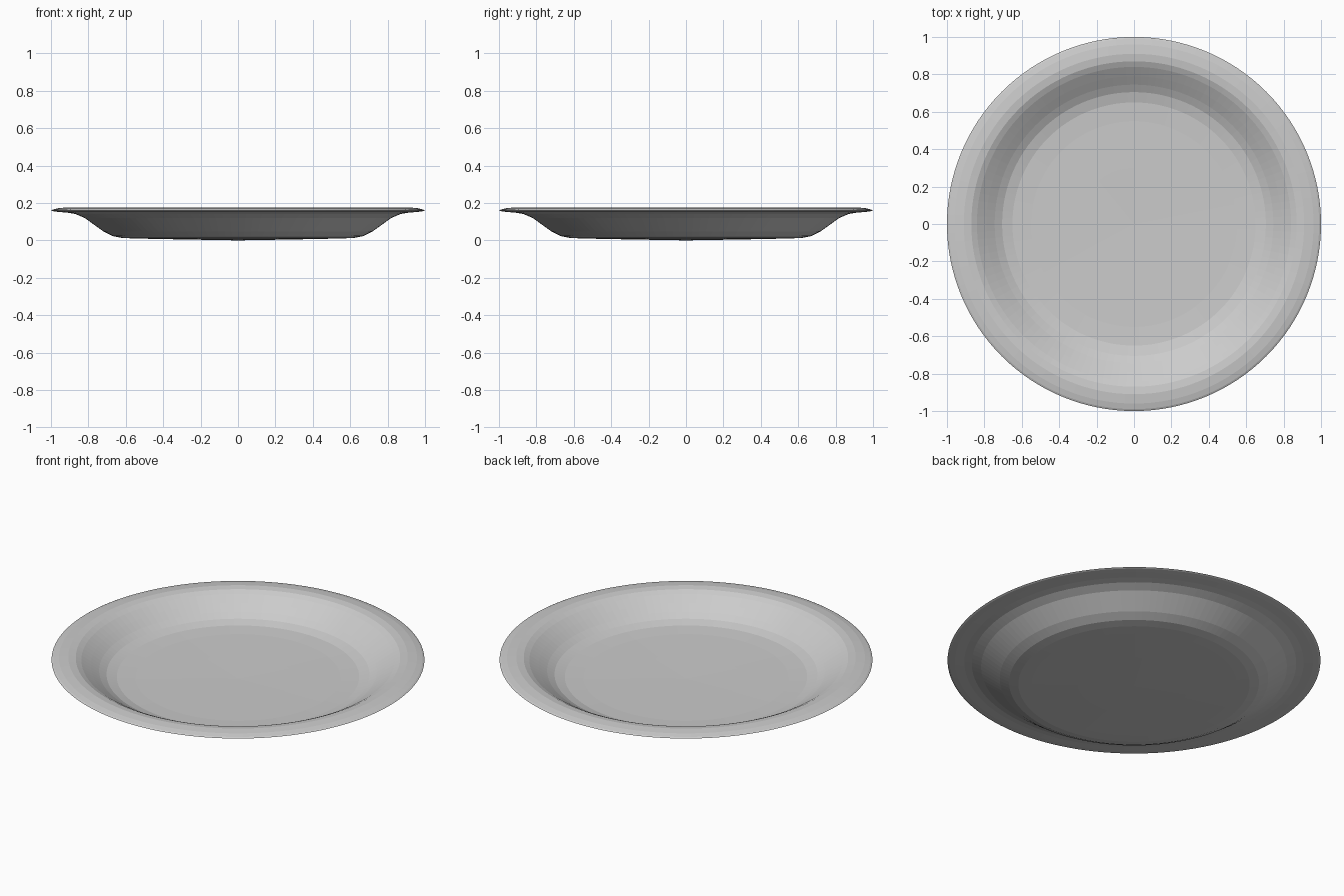
import bpy, bmesh, math

cube = bpy.data.objects.get("Cube")
if cube:
    bpy.data.objects.remove(cube, do_unlink=True)

# Plain grey glaze
glaze = bpy.data.materials.new("light grey glaze")
glaze.use_nodes = True
colour = (0.6, 0.6, 0.6, 1)
glaze.diffuse_color = colour
glaze.node_tree.nodes["Principled BSDF"].inputs["Base Color"].default_value = colour

# Half cross-section as (radius, height): underside outward, then top inward
underside = [(0, 0), (0.3, 0.005), (0.55, 0.01), (0.62, 0.013), (0.67, 0.023),
             (0.72, 0.048), (0.77, 0.084), (0.82, 0.12), (0.87, 0.141),
             (0.91, 0.148), (0.96, 0.152), (0.99, 0.156)]
rim_edge = [(1, 0.16), (0.99, 0.165)]
top_side = [(0.96, 0.172), (0.91, 0.177), (0.87, 0.172), (0.84, 0.158),
            (0.79, 0.126), (0.745, 0.096), (0.705, 0.074), (0.65, 0.06),
            (0.55, 0.055), (0.3, 0.052), (0, 0.048)]
profile = underside + rim_edge + top_side

# Plate turned around the vertical axis, with flat concentric bands
bm = bmesh.new()
verts = [bm.verts.new((r, 0, z)) for r, z in profile]
edges = [bm.edges.new(pair) for pair in zip(verts, verts[1:])]
bmesh.ops.spin(bm, geom=verts + edges, cent=(0, 0, 0), axis=(0, 0, 1),
               angle=math.tau, steps=128, use_merge=True)
bmesh.ops.remove_doubles(bm, verts=bm.verts, dist=0.0005)
bmesh.ops.recalc_face_normals(bm, faces=bm.faces)
mesh = bpy.data.meshes.new("plate")
bm.to_mesh(mesh)
bm.free()
mesh.materials.append(glaze)

plate = bpy.data.objects.new("plate", mesh)
bpy.context.collection.objects.link(plate)
